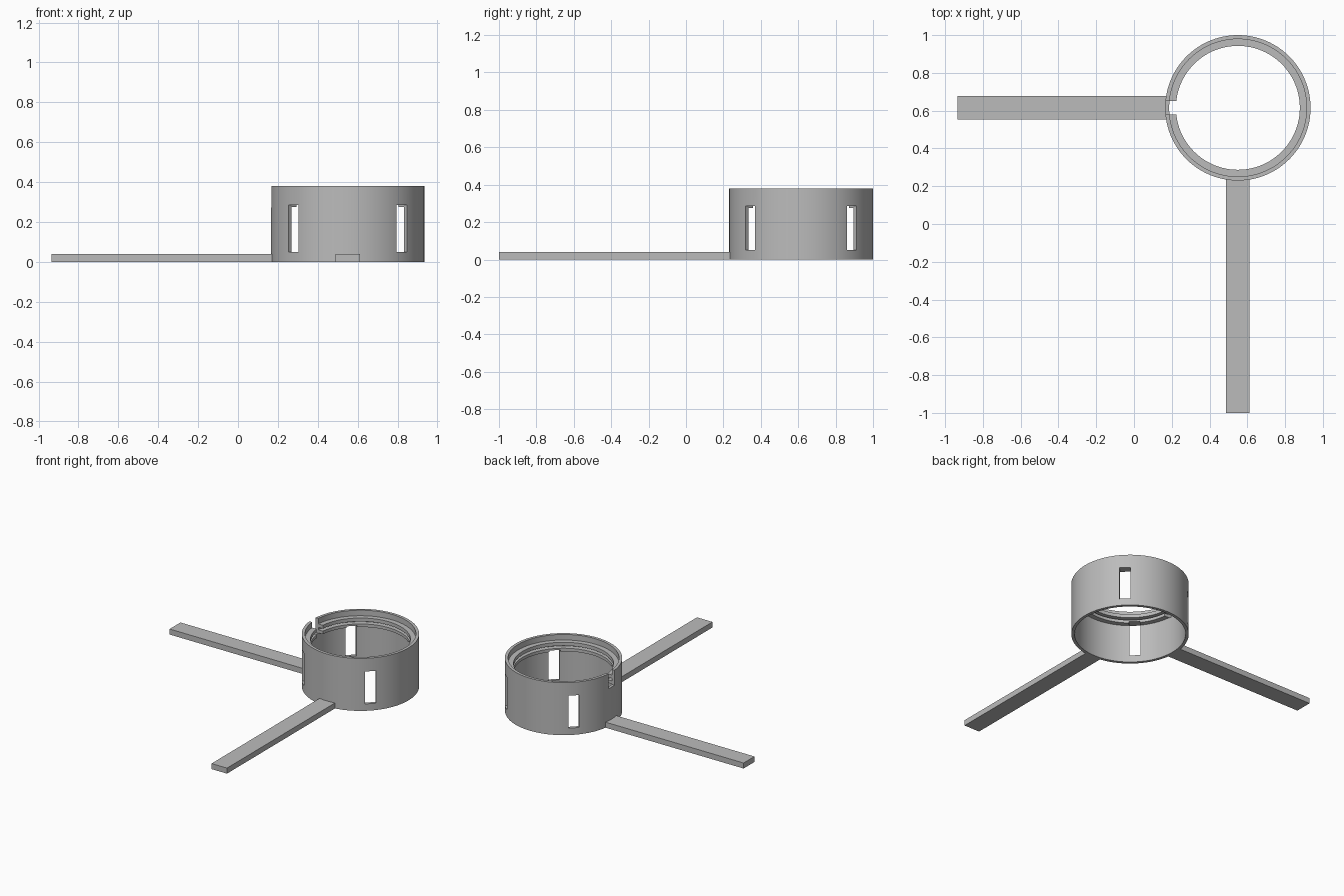
import bpy, bmesh, math
from mathutils import Matrix, Vector

cube = bpy.data.objects.get("Cube")
if cube:
    bpy.data.objects.remove(cube, do_unlink=True)

CX, CY = 0.55, 0.615          # ring centre
R_OUT, R_WALL, R_LIP = 0.385, 0.364, 0.328
HEIGHT = 0.38
SEGMENTS = 96

grey = bpy.data.materials.new("plain grey")
grey.use_nodes = True
grey.diffuse_color = (0.5, 0.5, 0.5, 1)
grey.node_tree.nodes["Principled BSDF"].inputs["Base Color"].default_value = (0.5, 0.5, 0.5, 1)


def finish(bm, name):
    bmesh.ops.recalc_face_normals(bm, faces=bm.faces)
    mesh = bpy.data.meshes.new(name)
    bm.to_mesh(mesh)
    bm.free()
    mesh.materials.append(grey)
    obj = bpy.data.objects.new(name, mesh)
    bpy.context.collection.objects.link(obj)
    return obj


def box(name, low, high, turn=None):
    low, high = Vector(low), Vector(high)
    bm = bmesh.new()
    bmesh.ops.create_cube(bm, size=1)
    place = Matrix.Translation((low + high) / 2) @ Matrix.Diagonal((*(high - low), 1))
    bmesh.ops.transform(bm, matrix=(turn or Matrix()) @ place, verts=bm.verts)
    return finish(bm, name)


# Ring wall with two inner lips and a groove between them
profile = [(R_OUT, 0), (R_OUT, HEIGHT), (R_WALL, HEIGHT),
           (R_WALL, 0.34), (R_LIP, 0.34), (R_LIP, 0.315), (R_WALL, 0.315),
           (R_WALL, 0.297), (R_LIP, 0.297), (R_LIP, 0.275), (R_WALL, 0.275),
           (R_WALL, 0)]
bm = bmesh.new()
loops = []
for i in range(SEGMENTS):
    a = math.tau * i / SEGMENTS
    loops.append([bm.verts.new((CX + r * math.cos(a), CY + r * math.sin(a), z))
                  for r, z in profile])
for i, here in enumerate(loops):
    there = loops[(i + 1) % SEGMENTS]
    for j in range(len(profile)):
        k = (j + 1) % len(profile)
        bm.faces.new((here[j], there[j], there[k], here[k]))
ring = finish(bm, "ring_wall")

# Four diagonal windows and one notch in the top edge
cutters = []
for i in range(4):
    turn = Matrix.Translation((CX, CY, 0)) @ Matrix.Rotation(math.radians(45 + 90 * i), 4, "Z")
    cutters.append(box("window_cutter", (0.3, -0.036, 0.05), (0.45, 0.036, 0.285), turn))
cutters.append(box("notch_cutter", (CX - 0.45, CY - 0.035, 0.272),
                   (CX - 0.3, CY + 0.035, 0.45)))

bpy.context.view_layer.objects.active = ring
for cutter in cutters:
    cutter.hide_render = True
    mod = ring.modifiers.new("cut", "BOOLEAN")
    mod.operation = "DIFFERENCE"
    mod.solver = "EXACT"
    mod.object = cutter
    bpy.ops.object.modifier_apply(modifier=mod.name)
for cutter in cutters:
    bpy.data.objects.remove(cutter, do_unlink=True)

bpy.ops.object.select_all(action="DESELECT")
ring.select_set(True)
bpy.ops.object.shade_smooth_by_angle(angle=math.radians(30))

# Two flat legs, each ending inside the wall
half, thick, reach = 0.062, 0.04, 0.372
box("right_leg", (-0.935, CY - half, 0), (CX - reach, CY + half, thick))
box("front_leg", (CX - half, -1, 0), (CX + half, CY - reach, thick))
